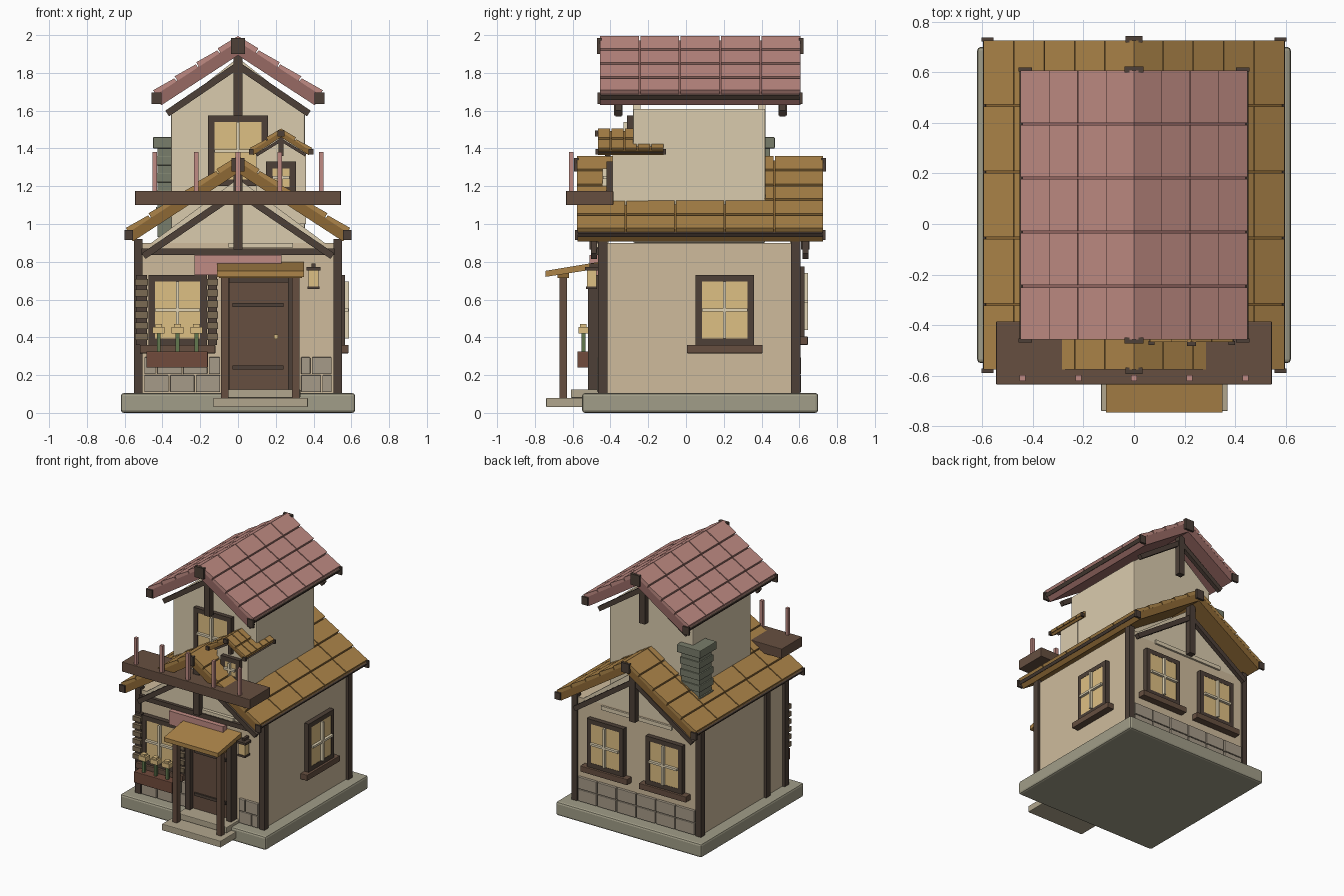
import bpy, bmesh
from math import sqrt

if "Cube" in bpy.data.objects:
    bpy.data.objects.remove(bpy.data.objects["Cube"])

def mat(name, r, g, b):
    m = bpy.data.materials.new(name)
    m.diffuse_color = [(c / 255) ** 2.2 for c in (r, g, b)] + [1]
    m.use_nodes = True
    m.node_tree.nodes["Principled BSDF"].inputs["Base Color"].default_value = m.diffuse_color
    return m

WALL = mat("plaster", 205, 186, 155)
PALE = mat("pale_plaster", 217, 202, 172)
DARK = mat("dark_timber", 78, 66, 58)
BROWN = mat("brown_timber", 102, 80, 66)
GOLD = mat("gold_tile", 172, 132, 75)
GOLD2 = mat("gold_board", 140, 104, 56)
PINK = mat("pink_tile", 190, 138, 130)
PINK2 = mat("pink_board", 150, 105, 100)
STONE = mat("stone", 160, 156, 135)
BRICK = mat("stone_block", 165, 153, 135)
STEP = mat("step_stone", 176, 165, 140)
CHIM = mat("chimney_stone", 120, 124, 106)
GLASS = mat("warm_glass", 221, 190, 130)
BAR = mat("window_bar", 226, 212, 180)
SLAT = mat("shutter", 122, 106, 84)
GREEN = mat("stem", 98, 120, 80)
RED = mat("planter", 112, 76, 62)

def prisms(name, m, items, axis='y', bevel=0):
    """Extrude each (profile, start, end) along an axis into a single object."""
    bm = bmesh.new()
    for pts, a, b in items:
        co = (lambda p, t: (p[0], t, p[1])) if axis == 'y' else (lambda p, t: (t, p[0], p[1]))
        va = [bm.verts.new(co(p, a)) for p in pts]
        vb = [bm.verts.new(co(p, b)) for p in pts]
        bm.faces.new(va)
        bm.faces.new(vb[::-1])
        n = len(pts)
        for i in range(n):
            bm.faces.new((va[i], vb[i], vb[(i + 1) % n], va[(i + 1) % n]))
    bmesh.ops.recalc_face_normals(bm, faces=bm.faces)
    me = bpy.data.meshes.new(name)
    bm.to_mesh(me)
    bm.free()
    ob = bpy.data.objects.new(name, me)
    bpy.context.collection.objects.link(ob)
    me.materials.append(m)
    if bevel:
        mod = ob.modifiers.new("bevel", 'BEVEL')
        mod.width, mod.segments = bevel, 2
    return ob

def boxes(name, m, lst, bevel=0):
    return prisms(name, m, [([(x0, z0), (x1, z0), (x1, z1), (x0, z1)], y0, y1)
                            for x0, x1, y0, y1, z0, z1 in lst], bevel=bevel)

def beam(p, q, w):
    """Rectangular strip profile between two points."""
    dx, dz = q[0] - p[0], q[1] - p[1]
    k = w / 2 / sqrt(dx * dx + dz * dz)
    nx, nz = -dz * k, dx * k
    return [(p[0] + nx, p[1] + nz), (q[0] + nx, q[1] + nz), (q[0] - nx, q[1] - nz), (p[0] - nx, p[1] - nz)]

def roof(name, cx, apex, half, y0, y1, t, rows, cols, m, under, slope=0.65, tile=0.025):
    n = sqrt(1 + slope * slope)
    P = lambda s, x, d: (cx + s * (x - d * slope / n), apex - slope * x - d / n)
    C = lambda d: (cx, apex - d * n)          # point on the ridge line at depth d
    slabs, tiles = [], []
    step, run = (y1 - y0) / cols, half / rows
    for s in (-1, 1):
        slabs.append(([C(tile), P(s, half, tile), P(s, half, t), C(t)], y0 + .005, y1 - .005))
        for i in range(rows):
            a, b = i * run, (i + 1) * run - .006
            top = C(0.004) if i == 0 else P(s, a, .008)
            low = C(tile + .003) if i == 0 else P(s, a, tile + .003)
            for j in range(cols):
                tiles.append(([top, P(s, b, 0), P(s, b, tile + .003), low],
                              y0 + j * step + .004, y0 + (j + 1) * step - .004))
    prisms(name + "_boards", under, slabs)
    prisms(name + "_tiles", m, tiles)
    # gutter strips along the eaves, ridge end caps and eave end caps
    prisms(name + "_eave_strips", DARK, [(beam(P(s, half + .004, .022), P(s, half + .004, t * .55), .012),
                                         y0, y1) for s in (-1, 1)])
    k = t * .42
    ex, ez = P(1, half, t * .5)
    caps = []
    for y in (y0, y1):
        caps.append((cx - k, cx + k, y - .012, y + .012, apex - t * 1.1, apex - .015))
        for s in (-1, 1):
            x = cx + s * (ex - cx)
            caps.append((x - k * .7, x + k * .7, y - .008, y + .008, ez - k * .8, ez + k * .8))
    boxes(name + "_end_caps", DARK, caps)

def window(name, side, c, wall, z0, w=.31, h=.37, sill=True):
    """Framed window; local u along the wall, d outward from it."""
    def put(u0, u1, d0, d1, a, b):
        if side == 'right':
            return (wall + d0, wall + d1, c + u0, c + u1, a, b)
        s = -1 if side == 'front' else 1
        return (c + u0, c + u1, *sorted((wall + s * d0, wall + s * d1)), a, b)
    f, hw, z1 = .035, w / 2, z0 + h
    boxes(name + "_frame", DARK, [put(-hw, -hw + f, -.03, .032, z0, z1), put(hw - f, hw, -.03, .032, z0, z1),
                                  put(-hw + f, hw - f, -.03, .032, z0, z0 + f),
                                  put(-hw + f, hw - f, -.03, .032, z1 - f, z1)])
    boxes(name + "_glass", GLASS, [put(-hw + f, hw - f, -.03, .03, z0 + f, z1 - f)])
    zm = (z0 + z1) / 2
    boxes(name + "_bars", BAR, [put(-.008, .008, .028, .052, z0 + f, z1 - f),
                                put(-hw + f, hw - f, .028, .05, zm - .008, zm + .008)])
    if sill:
        boxes(name + "_sill", BROWN, [put(-hw - .045, hw + .045, -.02, .05, z0 - .045, z0)], .004)

# Foundation and steps
boxes("foundation", STONE, [(-.62, .62, -.55, .70, 0, .105)], .015)
boxes("porch_steps", STEP, [(-.13, .37, -.74, -.54, .03, .08), (-.09, .33, -.61, -.44, .08, .125)], .005)

# Walls with gables on both storeys
boxes("lower_walls", WALL, [(-.53, .53, -.45, .59, .1, .9)])
prisms("lower_gables", PALE, [([(-.5, .87), (.5, .87), (0, 1.24)], y, y + .04) for y in (-.45, .55)])
boxes("upper_walls", PALE, [(-.355, .355, -.28, .42, .9, 1.61)], .008)
prisms("upper_gables", PALE, [([(-.355, 1.6), (.355, 1.6), (0, 1.88)], y, y + .04) for y in (-.28, .38)])

# Timber posts and front beam
boxes("corner_posts", DARK, [(min(s * .505, s * .55), max(s * .505, s * .55), y, y + .05, .1, .92)
                             for s in (-1, 1) for y in (-.465, .555)])
boxes("left_wall_post", DARK, [(-.55, -.52, -.24, -.19, .1, .92)])
boxes("front_beam", DARK, [(-.51, .51, -.475, -.44, .835, .87)])
boxes("gable_ledges", PALE, [(-.05, .29, -.475, -.44, .875, .9), (-.3, .3, .58, .605, .86, .89)])

# Roofs
roof("lower_roof", 0, 1.365, .6, -.58, .73, .08, 5, 5, GOLD, GOLD2)
roof("upper_roof", 0, 2.0, .455, -.46, .61, .09, 4, 5, PINK, PINK2)
roof("dormer_roof", .228, 1.51, .17, -.47, -.115, .042, 2, 5, GOLD, GOLD2, tile=.015)

# Gable trusses: king post and two braces
for nm, ys, z0, z1, p, q in (("lower", (-.51, .61), .865, 1.27, (.5, .83), (0, 1.17)),
                             ("upper", (-.38, .49), 1.575, 1.9, (.375, 1.585), (0, 1.84))):
    items = []
    for y in ys:
        items.append(([(-.025, z0), (.025, z0), (.025, z1), (-.025, z1)], y, y + .045))
        items += [(beam((s * p[0], p[1]), q, .036), y + .006, y + .038) for s in (-1, 1)]
    prisms(nm + "_trusses", DARK, items)

# Dormer
prisms("dormer_body", PALE, [([(.095, 1.0), (.36, 1.0), (.36, 1.38), (.228, 1.465), (.095, 1.38)], -.39, -.2)])
window("dormer_window", 'front', .228, -.39, 1.16, .16, .17, False)
prisms("dormer_truss", DARK, [([(.215, 1.36), (.241, 1.36), (.241, 1.46), (.215, 1.46)], -.43, -.40)] +
       [(beam((.228 + s * .13, 1.365), (.228, 1.445), .016), -.425, -.40) for s in (-1, 1)])

# Windows
window("upper_window", 'front', 0, -.28, 1.2, .32, .375, False)
window("front_window", 'front', -.32, -.455, .36)
window("right_window", 'right', .205, .535, .36)
for nm, x in (("back_left_window", -.25), ("back_right_window", .25)):
    window(nm, 'back', x, .595, .405)

# Shutters with slats
slats, frames = [], []
for a, b in ((-.545, -.477), (-.165, -.105)):
    frames.append((a + .006, b - .006, -.48, -.45, .36, .73))
    slats += [(a, b, -.505, -.475, .385 + i * .058, .42 + i * .058) for i in range(6)]
boxes("shutter_backs", DARK, frames)
boxes("shutter_slats", SLAT, slats)

# Flower box
boxes("flower_box", RED, [(-.485, -.16, -.575, -.49, .24, .325)], .004)
boxes("flower_stems", GREEN, [(x - .01, x + .01, -.552, -.532, .32, .43) for x in (-.42, -.32, -.22)])
boxes("flower_heads", GLASS, [b for x in (-.42, -.32, -.22) for b in
      ((x - .032, x + .032, -.568, -.518, .42, .455), (x - .018, x + .018, -.56, -.526, .455, .47))])

# Stone courses front and back
blocks = []
for x0, x1, n, ya, yb in ((-.5, -.09, 3, -.47, -.44), (.33, .5, 1.5, -.47, -.44), (-.5, .5, 6, .58, .61)):
    w = (x1 - x0) / n
    for r in range(2):
        x = x0 - (w / 2 if r and n != 6 else 0)
        while x < x1 - .01:
            a, b = max(x, x0), min(x + w, x1)
            blocks.append((a + .004, b - .004, ya, yb, .11 + r * .095, .2 + r * .095))
            x += w
boxes("stone_blocks", BRICK, blocks, .004)

# Door
boxes("door", BROWN, [(-.05, .265, -.48, -.44, .125, .69)])
boxes("door_straps", DARK, [(-.03, .24, -.492, -.475, z, z + .022) for z in (.23, .56)])
boxes("door_knob", GLASS, [(.19, .212, -.505, -.475, .39, .415)])
boxes("door_frame", DARK, [(-.085, -.045, -.52, -.44, .1, .73), (.265, .305, -.52, -.44, .1, .73),
                           (-.045, .265, -.51, -.44, .69, .73)])

# Porch canopy and sign board
boxes("porch_posts", BROWN, [(x, x + .04, -.67, -.63, .08, .745) for x in (-.09, .285)])
prisms("porch_roof", GOLD, [([(-.745, .72), (-.745, .752), (-.455, .80), (-.455, .765)], -.11, .35)], 'x')
boxes("porch_lintel", GOLD2, [(-.1, .34, -.68, -.62, .715, .745)])
boxes("sign_board", PINK, [(-.23, .23, -.51, -.46, .73, .835)])

# Lantern
boxes("lantern_glass", GLASS, [(.373, .427, -.525, -.475, .67, .755)])
boxes("lantern_trim", DARK, [(.362, .438, -.535, -.465, .755, .772), (.368, .432, -.53, -.47, .655, .67),
                             (.39, .41, -.51, -.44, .772, .79)])

# Balcony with rail posts
boxes("balcony", BROWN, [(-.545, .545, -.635, -.385, 1.1, 1.175)], .004)
boxes("balcony_posts", PINK, [(x - .012, x + .012, -.62, -.596, 1.17, 1.38) for x in (-.44, -.22, 0, .22, .44)])

# Chimney
boxes("chimney", CHIM, [(-.425, -.275, .295, .445, .93, 1.41)])
boxes("chimney_bands", CHIM, [(-.435, -.265, .285, .455, z, z + .05) for z in (1.04, 1.13, 1.22, 1.31)], .004)
boxes("chimney_cap", CHIM, [(-.45, -.25, .27, .47, 1.4, 1.46)], .005)
